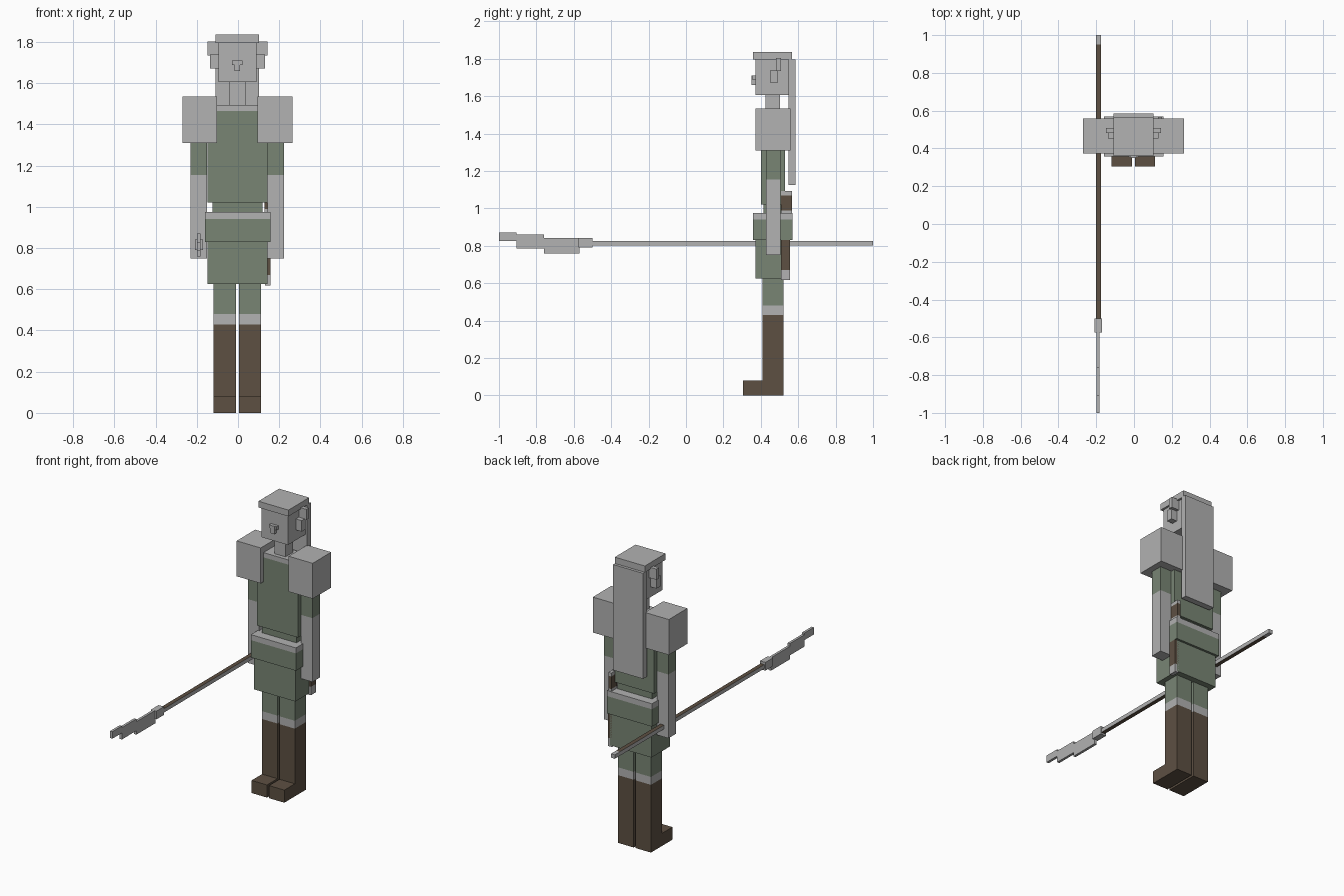
import bpy, bmesh

if "Cube" in bpy.data.objects:
    bpy.data.objects.remove(bpy.data.objects["Cube"])


def make_material(name, rgb):
    m = bpy.data.materials.new(name)
    m.diffuse_color = (*rgb, 1.0)
    m.use_nodes = True
    m.node_tree.nodes["Principled BSDF"].inputs["Base Color"].default_value = m.diffuse_color
    return m


GREY = make_material("pale_grey", (0.445, 0.445, 0.445))
GREEN = make_material("moss_green", (0.19, 0.235, 0.175))
BROWN = make_material("dark_brown", (0.11, 0.08, 0.055))


def column(name, x, y, levels, mats):
    """Box over ranges x and y, split at the z levels, one material per band."""
    bm = bmesh.new()
    corners = [(x[0], y[0]), (x[1], y[0]), (x[1], y[1]), (x[0], y[1])]
    rings = [[bm.verts.new((cx, cy, z)) for cx, cy in corners] for z in levels]
    bm.faces.new(rings[0][::-1])
    for i, (a, b) in enumerate(zip(rings, rings[1:])):
        for k in range(4):
            n = (k + 1) % 4
            bm.faces.new((a[k], a[n], b[n], b[k])).material_index = i
    bm.faces.new(rings[-1]).material_index = len(mats) - 1
    mesh = bpy.data.meshes.new(name)
    bm.to_mesh(mesh)
    bm.free()
    for m in mats:
        mesh.materials.append(m)
    obj = bpy.data.objects.new(name, mesh)
    bpy.context.collection.objects.link(obj)
    return obj


def box(name, x, y, z, mat):
    return column(name, x, y, z, [mat])


def pair(name, x, y, levels, mats):
    """Left and right copies mirrored about the body centre line."""
    c = -0.003
    column("right_" + name, (c + x[0], c + x[1]), y, levels, mats)
    column("left_" + name, (c - x[1], c - x[0]), y, levels, mats)


# Legs with boots, knee bands and trousers
pair("leg", (0.007, 0.115), (0.41, 0.52), (0, 0.43, 0.48, 0.64), (BROWN, GREY, GREEN))
pair("boot_toe", (0.007, 0.115), (0.305, 0.41), (0, 0.08), (BROWN,))

# Tunic: skirt, belt, waist and torso
box("skirt", (-0.147, 0.143), (0.372, 0.556), (0.625, 0.835), GREEN)
column("belt", (-0.16, 0.157), (0.357, 0.57), (0.83, 0.94, 0.975), (GREEN, GREY))
box("waist", (-0.123, 0.12), (0.415, 0.515), (0.97, 1.03), GREEN)
column("torso", (-0.147, 0.142), (0.40, 0.53), (1.02, 1.465, 1.495), (GREEN, GREY))

# Arms and shoulder blocks
pair("arm", (0.147, 0.227), (0.427, 0.505), (0.75, 1.155, 1.32), (GREY, GREEN))
pair("shoulder", (0.098, 0.267), (0.372, 0.558), (1.31, 1.535), (GREY,))

# Head, cap of hair and long hair at the back
box("neck", (-0.041, 0.036), (0.425, 0.502), (1.49, 1.61), GREY)
box("head", (-0.095, 0.09), (0.372, 0.547), (1.605, 1.80), GREY)
box("hair_cap", (-0.108, 0.103), (0.359, 0.567), (1.795, 1.835), GREY)
box("long_hair", (-0.108, 0.103), (0.547, 0.585), (1.125, 1.795), GREY)

# Pointed ears in two steps
pair("ear_lobe", (0.09, 0.134), (0.452, 0.49), (1.67, 1.74), (GREY,))
pair("ear_tip", (0.09, 0.145), (0.482, 0.508), (1.735, 1.803), (GREY,))

# Nose
box("nose_bridge", (-0.016, 0.010), (0.35, 0.374), (1.66, 1.71), GREY)
box("nose_wings", (-0.029, 0.023), (0.355, 0.374), (1.687, 1.71), GREY)

# Dagger in its sheath behind the left hip
column("dagger_hilt", (0.128, 0.148), (0.507, 0.567), (0.95, 0.99, 1.07, 1.092),
       (GREY, BROWN, GREY))
column("dagger_sheath", (0.132, 0.157), (0.507, 0.556), (0.617, 0.67, 0.835),
       (GREY, BROWN))

# Spear: grey-sided shaft with brown upper and lower faces
shaft = column("spear_shaft", (-0.20, -0.174), (-0.51, 0.95), (0.801, 0.826), (GREY, BROWN))
for p in shaft.data.polygons:
    p.material_index = 1 if abs(p.normal.z) > 0.5 else 0
box("spear_butt", (-0.20, -0.174), (0.95, 1.0), (0.801, 0.826), GREY)
box("spear_collar", (-0.208, -0.17), (-0.575, -0.50), (0.79, 0.842), GREY)

# Stepped spear blade
for i, (y0, y1, z0, z1) in enumerate([(-1.0, -0.905, 0.826, 0.871),
                                      (-0.905, -0.76, 0.785, 0.86),
                                      (-0.76, -0.57, 0.76, 0.842)]):
    box(f"spear_blade_{i + 1}", (-0.198, -0.182), (y0, y1), (z0, z1), GREY)
